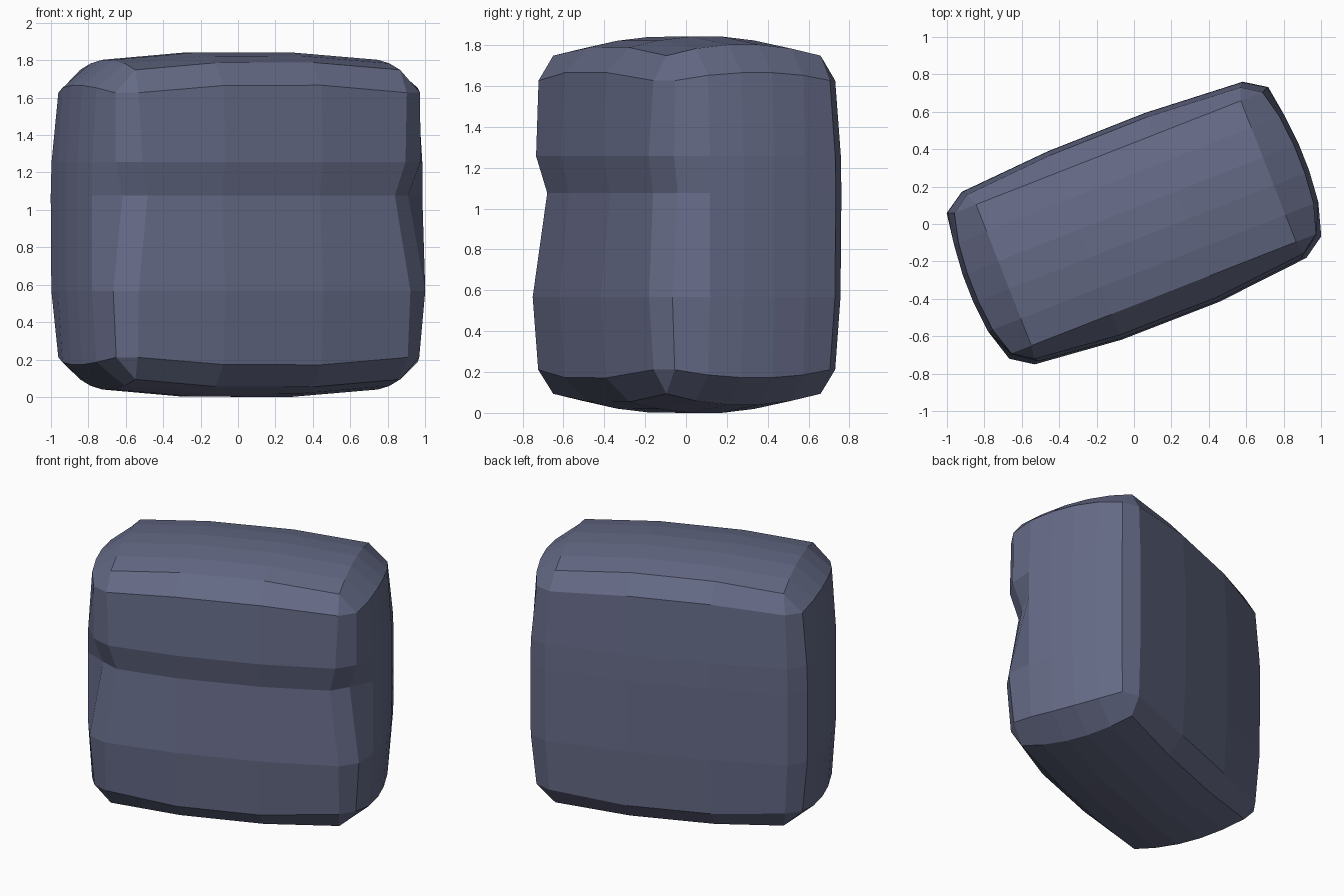
import bpy, bmesh, math
from mathutils import Matrix

if "Cube" in bpy.data.objects:
    bpy.data.objects.remove(bpy.data.objects["Cube"])

UC = [-0.3, 0.26]                 # inner columns along the long faces
VC = [-0.25, -0.08, 0.08, 0.25]   # inner columns along the end faces
CU, CV = 0.76, 0.405              # half size of the domed caps


def bulge(t, half):
    return max(0.0, 1 - (t / half) ** 2)


# z, front corner (end u, end v, face u, face v), back corner, bulge in z direction
LEVELS = [
    (0.215, (0.87, 0.405, 0.775, 0.478), (0.885, 0.405, 0.785, 0.472), -1),
    (0.57, (0.896, 0.427, 0.78, 0.505), (0.92, 0.418, 0.805, 0.492), 0),
    (1.08, (0.82, 0.37, 0.71, 0.456), (0.923, 0.42, 0.807, 0.496), 0),
    (1.26, (0.875, 0.41, 0.755, 0.497), (0.918, 0.42, 0.805, 0.494), 0),
    (1.63, (0.875, 0.405, 0.77, 0.478), (0.885, 0.405, 0.785, 0.472), 1),
]


def ring(z, f, b, s):
    """Counter-clockwise outline at one height, with chamfered corners."""
    end = (0.896 if not s else 0.87) + 0.02
    zu = lambda u: z + s * 0.045 * bulge(u, 0.78)
    zv = lambda v: z + s * 0.04 * bulge(v, 0.42)
    eu = lambda v: end + 0.05 * bulge(v, 0.42)
    pts = [(-f[2], -f[3], z)]
    pts += [(u, -f[3] - 0.055 * bulge(u, 0.78), zu(u)) for u in UC]
    pts += [(f[2], -f[3], z), (f[0], -f[1], z)]
    pts += [(eu(v), v, zv(v)) for v in VC]
    pts += [(b[0], b[1], z), (b[2], b[3], z)]
    pts += [(u, b[3] + 0.04 * bulge(u, 0.78), zu(u)) for u in reversed(UC)]
    pts += [(-b[2], b[3], z), (-b[0], b[1], z)]
    pts += [(-eu(v), v, zv(v)) for v in reversed(VC)]
    pts += [(-f[0], -f[1], z)]
    return pts


def cap(bm, z0, s):
    """Domed cap grid; returns its outline with each corner listed twice."""
    us, vs = [-CU] + UC + [CU], [-CV] + VC + [CV]
    g = [[bm.verts.new((u, v, z0 + s * (0.045 * bulge(u, CU) + 0.056 * bulge(v, CV))))
          for v in vs] for u in us]
    m, n = len(us), len(vs)
    for i in range(m - 1):
        for j in range(n - 1):
            bm.faces.new((g[i][j], g[i + 1][j], g[i + 1][j + 1], g[i][j + 1]))
    return ([g[i][0] for i in range(m)] + g[-1]
            + [g[i][-1] for i in reversed(range(m))] + g[0][::-1])


# Cushion-shaped block with a groove across the front
bm = bmesh.new()
loops = [cap(bm, 0.097, -1)]
loops += [[bm.verts.new(p) for p in ring(*lv)] for lv in LEVELS]
loops.append(cap(bm, 1.752, 1))
for lo, hi in zip(loops, loops[1:]):
    for i in range(len(lo)):
        k = (i + 1) % len(lo)
        quad = list(dict.fromkeys((lo[i], lo[k], hi[k], hi[i])))
        bm.faces.new(quad)
bmesh.ops.recalc_face_normals(bm, faces=bm.faces)

# Turn the block and stand it on the ground
bmesh.ops.translate(bm, verts=bm.verts, vec=(0.012, 0, 0))
bmesh.ops.transform(bm, verts=bm.verts, matrix=Matrix.Rotation(math.radians(21.4), 4, 'Z'))
low = min(v.co.z for v in bm.verts)
bmesh.ops.translate(bm, verts=bm.verts, vec=(0, 0, -low))

mesh = bpy.data.meshes.new("stone_block")
bm.to_mesh(mesh)
bm.free()
block = bpy.data.objects.new("stone_block", mesh)
bpy.context.collection.objects.link(block)

mat = bpy.data.materials.new("slate_blue")
mat.diffuse_color = (0.13, 0.145, 0.24, 1)
mat.use_nodes = True
mat.node_tree.nodes["Principled BSDF"].inputs["Base Color"].default_value = mat.diffuse_color
mesh.materials.append(mat)
